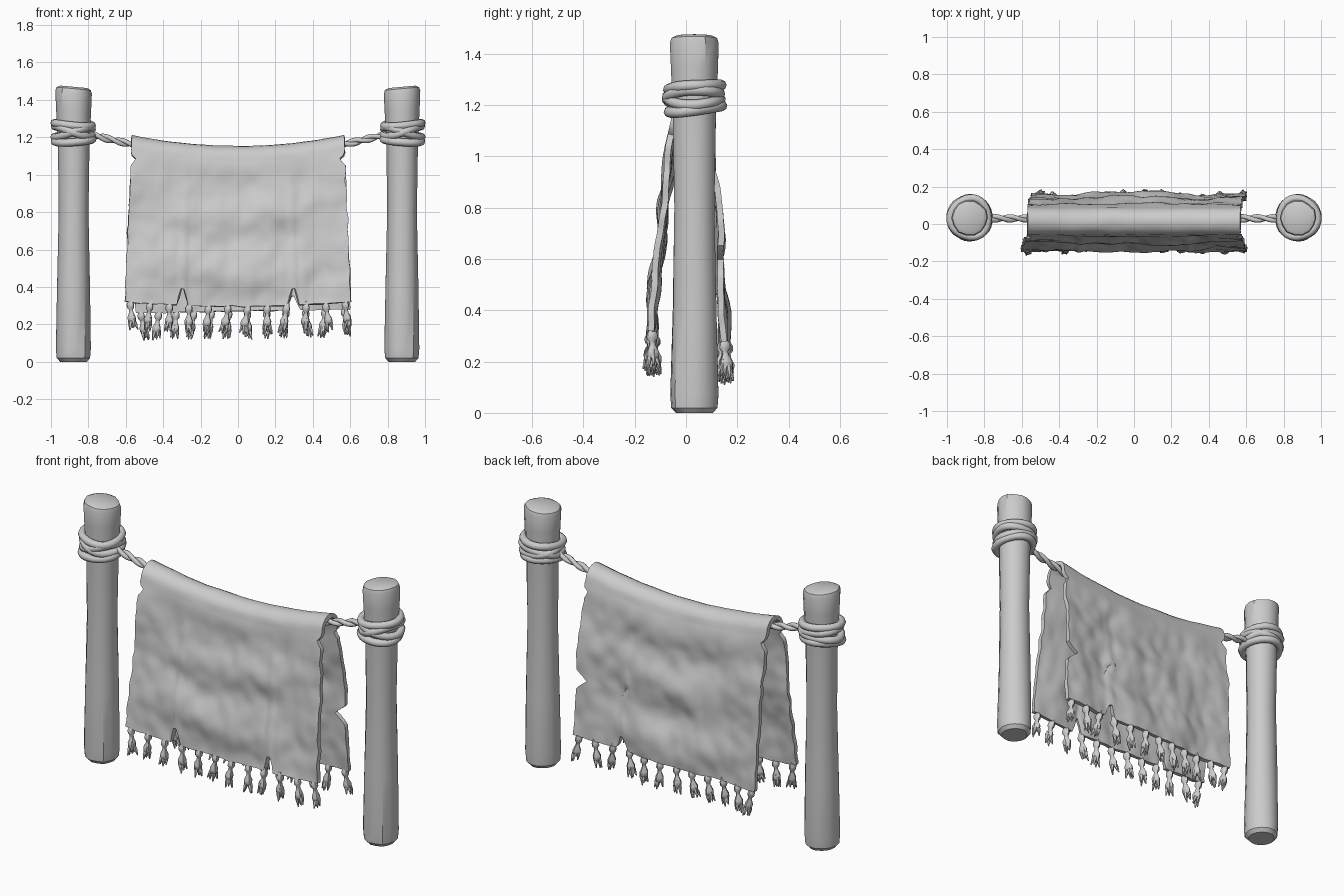
import bpy, bmesh, math, random
from mathutils import Vector, Matrix, noise

random.seed(4)
if "Cube" in bpy.data.objects:
    bpy.data.objects.remove(bpy.data.objects["Cube"], do_unlink=True)

grey = bpy.data.materials.new("plain grey")
grey.use_nodes = True
grey.diffuse_color = (0.6, 0.6, 0.6, 1)
grey.node_tree.nodes["Principled BSDF"].inputs["Base Color"].default_value = (0.6, 0.6, 0.6, 1)

POST_X, POST_Y, POST_H = 0.878, 0.033, 1.47
ROLL_Y, ROLL_R = 0.015, 0.062


def select(ob):
    bpy.ops.object.select_all(action='DESELECT')
    ob.select_set(True)
    bpy.context.view_layer.objects.active = ob


def smooth(ob, angle=40):
    select(ob)
    bpy.ops.object.shade_smooth_by_angle(angle=math.radians(angle))


def finish(name, bm):
    bmesh.ops.recalc_face_normals(bm, faces=bm.faces)
    me = bpy.data.meshes.new(name)
    bm.to_mesh(me)
    bm.free()
    me.materials.append(grey)
    ob = bpy.data.objects.new(name, me)
    bpy.context.collection.objects.link(ob)
    return ob


def lathe(bm, profile, sides, place, wobble=0.0):
    """Stack of rings from (z, radius) pairs, capped at both ends."""
    rings = []
    for z, r in profile:
        ring = []
        for i in range(sides):
            a = math.tau * i / sides
            d = Vector((math.cos(a), math.sin(a), 0))
            rr = r * (1 + wobble * noise.noise(d * 1.7 + Vector((0, 0, z * 1.5))))
            ring.append(bm.verts.new(place @ (d * rr + Vector((0, 0, z)))))
        rings.append(ring)
    for a, b in zip(rings, rings[1:]):
        for i in range(sides):
            j = (i + 1) % sides
            bm.faces.new((a[i], a[j], b[j], b[i]))
    bm.faces.new(rings[0])
    bm.faces.new(rings[-1])


def tube(name, points, radius, cyclic=False):
    cu = bpy.data.curves.new(name, 'CURVE')
    cu.dimensions = '3D'
    cu.bevel_depth, cu.bevel_resolution, cu.use_fill_caps = radius, 2, True
    sp = cu.splines.new('POLY')
    sp.points.add(len(points) - 1)
    for p, co in zip(sp.points, points):
        p.co = (*co, 1)
    sp.use_cyclic_u = cyclic
    cu.materials.append(grey)
    ob = bpy.data.objects.new(name, cu)
    bpy.context.collection.objects.link(ob)
    select(ob)
    bpy.ops.object.convert(target='MESH')
    smooth(bpy.context.object, 60)


def rope_z(x):
    return 1.105 + 0.18 * x * x


# Posts, with worn rounded ends and slanted tops
for side, label in ((-1, "right"), (1, "left")):
    bm = bmesh.new()
    profile = [(0, 0.072), (0.02, 0.09), (0.07, 0.094), (0.4, 0.087), (0.8, 0.08),
               (1.15, 0.085), (1.35, 0.093), (1.44, 0.096), (1.46, 0.09), (POST_H, 0.07)]
    lathe(bm, profile, 14, Matrix.Translation((side * POST_X, POST_Y, 0)), 0.07)
    for v in bm.verts:
        if v.co.z > 1.4:
            v.co.z += 0.09 * (side * v.co.x - POST_X)
    smooth(finish(label + "_post", bm), 35)

    # Rope lashing: tilted loops that cross in front
    for n, (z, tilt, lean) in enumerate(((1.235, 0.36, 0.1), (1.225, -0.36, -0.05),
                                         (1.27, 0.1, 0.08), (1.185, -0.08, 0.12))):
        loop = []
        for i in range(32):
            a = math.tau * i / 32
            c, s = math.cos(a), math.sin(a)
            r = 0.101 + 0.004 * math.sin(3 * a + n)
            h = z + r * (tilt * c * (0.65 - 0.35 * s) + lean * s)
            loop.append((side * (POST_X + r * c), POST_Y + r * 1.02 * s, h))
        tube(f"{label}_lashing_{n + 1}", loop, 0.021, True)

# Sagging rope of two twisted strands
for k in range(2):
    pts = []
    for i in range(161):
        x = -0.82 + 1.64 * i / 160
        a = x * 38 + k * math.pi
        pts.append((x, 0.03 + 0.01 * math.cos(a), rope_z(x) + 0.01 * math.sin(a)))
    tube(f"rope_strand_{k + 1}", pts, 0.013)


# Cloth: a sheet folded over the rope, side -1 is the front panel, 1 the back
def notch(t, at, width, depth):
    return depth * max(0, 1 - abs(t - at) / width)


def panel_point(side, u, f):
    """u runs -1..1 across, f runs 0 (roll) to 1 (hem)."""
    half = 0.57 + 0.035 * f
    if side > 0:
        half = 0.57 + (0.03 if u > 0 else -0.025) * f
        if u > 0:
            half -= notch(f, 0.63, 0.06, 0.07)
    half -= notch(f, 0.07, 0.035, 0.03)
    half += 0.008 * noise.noise(Vector((f * 12, side * 3, math.copysign(5, u))))
    x = u * half
    top = rope_z(0.57 * u) + 0.037 - ROLL_R
    hem = 0.295 + 0.025 * u * u if side < 0 else 0.27 + 0.01 * u
    hem += 0.006 * noise.noise(Vector((x * 14, side * 2, 0)))
    if side < 0:
        hem += notch(u, -0.49, 0.05, 0.11) + notch(u, 0.49, 0.05, 0.11)
    else:
        hem += notch(u, 0.49, 0.06, 0.09)
    z = top + (hem - top) * f
    # Swags, creases and small bumps, fading in below the roll
    bend = z - 0.45 * x * x + 0.04 * noise.noise(Vector((x * 3, side, z * 3)))
    swag = 0.013 * math.sin(bend * 19 + side) * math.exp(-6 * x * x)
    bump = 0.02 * noise.noise(Vector((x * 4.5, side * 7, z * 3)))
    bump += 0.008 * noise.noise(Vector((x * 13, side * 5, z * 11)))
    drop = 0.09 * f ** 0.85 if side < 0 else 0.075 * f ** 0.7
    y = ROLL_Y + side * (ROLL_R + drop + (swag + bump) * min(1, f * 5))
    return Vector((x, y, z))


def roll_point(u, a):
    x = 0.57 * u
    c, s = math.cos(a), math.sin(a)
    r = ROLL_R + 0.003 * noise.noise(Vector((x * 9, c, s)))
    return Vector((x, ROLL_Y - r * c, rope_z(x) + 0.037 - ROLL_R + r * s))


COLS, ROWS, ARC = 100, 46, 10
bm = bmesh.new()
grid = []
for i in range(COLS + 1):
    u = -1 + 2 * i / COLS
    col = [panel_point(-1, u, 1 - j / ROWS) for j in range(ROWS + 1)]
    col += [roll_point(u, math.pi * j / ARC) for j in range(1, ARC)]
    col += [panel_point(1, u, j / ROWS) for j in range(ROWS + 1)]
    grid.append([bm.verts.new(p) for p in col])
for a, b in zip(grid, grid[1:]):
    for j in range(len(a) - 1):
        bm.faces.new((a[j], b[j], b[j + 1], a[j + 1]))
cloth = finish("draped_cloth", bm)
solid = cloth.modifiers.new("thickness", 'SOLIDIFY')
solid.thickness, solid.offset = 0.024, 0
select(cloth)
bpy.ops.object.modifier_apply(modifier=solid.name)
smooth(cloth, 45)

# Tassels: knot, neck, bulge and loose strand ends
TASSEL = [(0.03, 0.009), (0.012, 0.013), (0, 0.02), (-0.018, 0.02), (-0.03, 0.011),
          (-0.045, 0.012), (-0.07, 0.023), (-0.09, 0.022), (-0.1, 0.012)]
STRAND = [(0.02, 0.008), (-0.01, 0.01), (-0.045, 0.003)]
for side, label in ((-1, "front"), (1, "back")):
    bm = bmesh.new()
    for i in range(12):
        u = -0.95 + 1.9 * i / 11
        hang = Matrix.Translation(panel_point(side, u, 1) - Vector((0, 0, 0.01)))
        hang = hang @ Matrix.Rotation(random.uniform(-0.2, 0.2), 4, 'Y')
        hang = hang @ Matrix.Rotation(random.uniform(-0.1, 0.1), 4, 'X')
        lathe(bm, TASSEL, 8, hang, 0.25)
        for k in range(5):
            turn = Matrix.Rotation(math.tau * k / 5 + random.random(), 4, 'Z')
            out = Matrix.Translation((0.013, 0, -0.09 + random.uniform(-0.008, 0.01)))
            splay = Matrix.Rotation(random.uniform(-0.35, 0.1), 4, 'Y')
            lathe(bm, STRAND, 5, hang @ turn @ out @ splay)
    smooth(finish(label + "_tassels", bm), 50)
